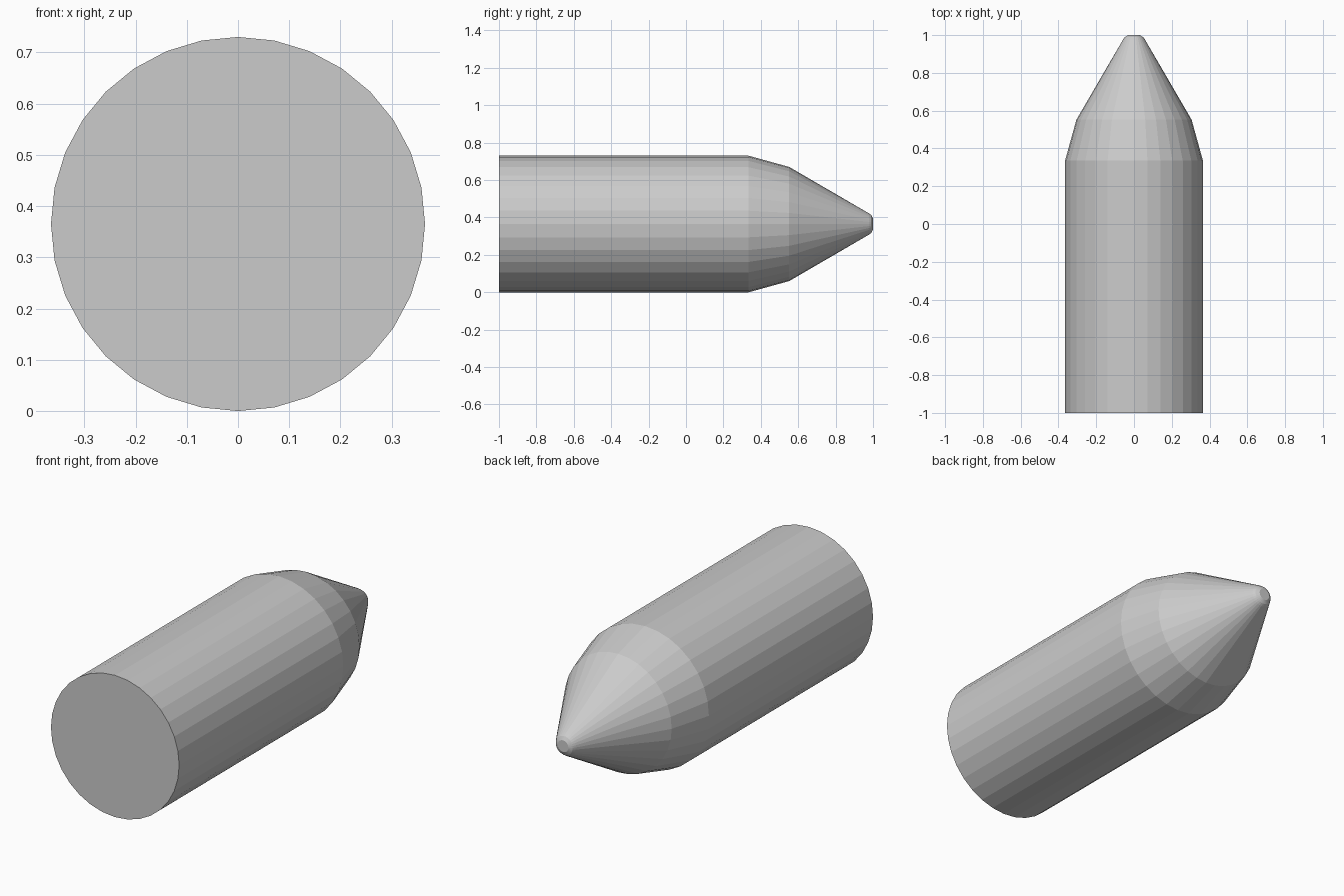
import bpy, bmesh
from math import sin, cos, pi

if "Cube" in bpy.data.objects:
    bpy.data.objects.remove(bpy.data.objects["Cube"])

SIDES = 32
R = 0.365
# Profile along the length: (y, radius)
PROFILE = [(-1.0, R), (0.335, R), (0.552, 0.305), (0.978, 0.057), (0.99, 0.048), (1.0, 0.03)]

bm = bmesh.new()
rings = []
for y, r in PROFILE:
    rings.append([bm.verts.new((r * sin(2 * pi * i / SIDES), y, R + r * cos(2 * pi * i / SIDES)))
                  for i in range(SIDES)])

# Side walls between neighbouring rings
for a, b in zip(rings, rings[1:]):
    for i in range(SIDES):
        j = (i + 1) % SIDES
        bm.faces.new((a[i], a[j], b[j], b[i]))

# Flat base and blunt tip
bm.faces.new(rings[0])
bm.faces.new(rings[-1])
bmesh.ops.recalc_face_normals(bm, faces=bm.faces)

mesh = bpy.data.meshes.new("pointed_cylinder")
bm.to_mesh(mesh)
bm.free()
bpy.context.collection.objects.link(bpy.data.objects.new("pointed_cylinder", mesh))
